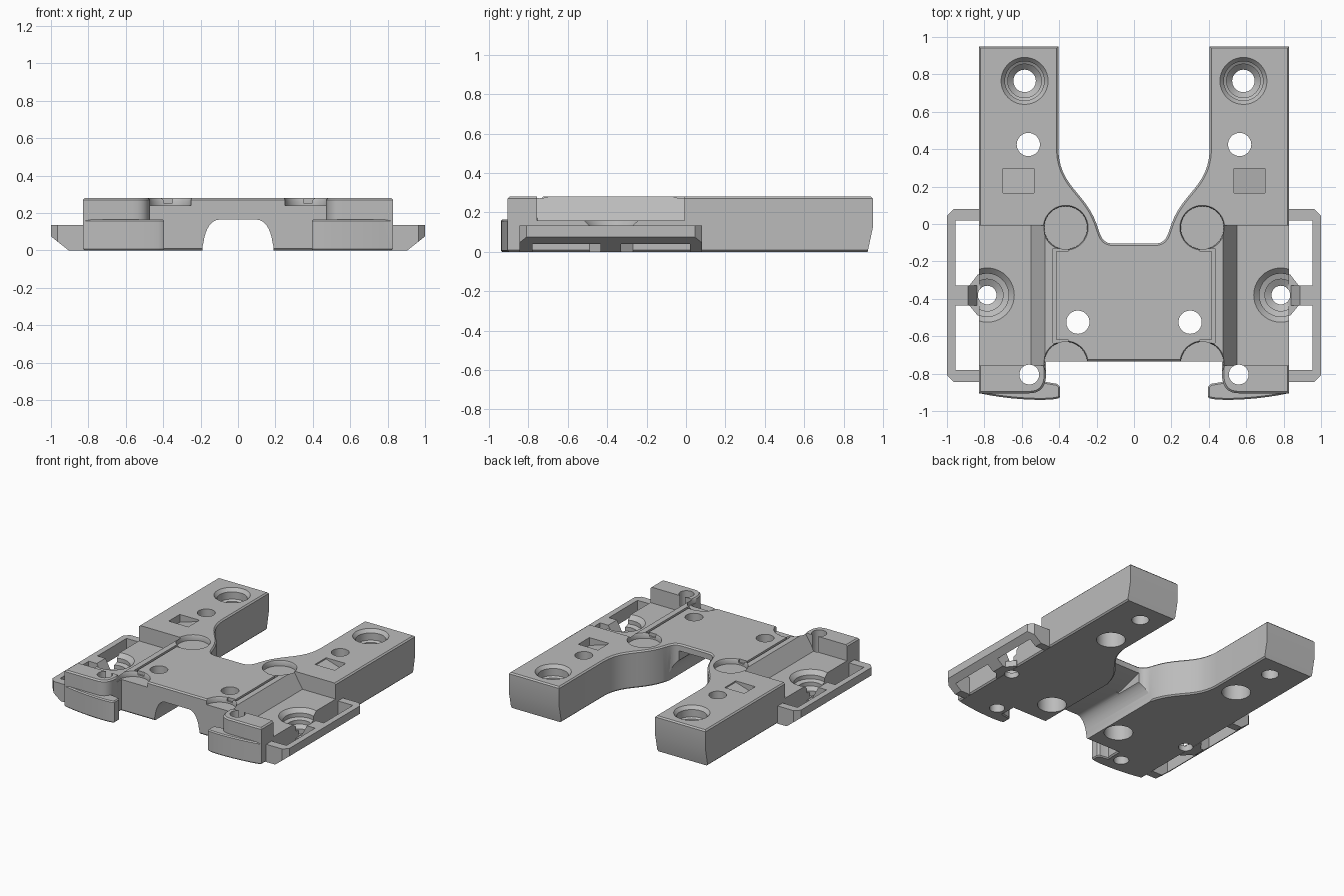
import bpy, bmesh
from math import radians, sin, cos, pi
from mathutils import Vector, Matrix

cube = bpy.data.objects.get("Cube")
if cube:
    bpy.data.objects.remove(cube)

grey = bpy.data.materials.new("plain grey")
grey.use_nodes = True
COLOUR = (0.5, 0.5, 0.5, 1)
grey.diffuse_color = COLOUR
grey.node_tree.nodes["Principled BSDF"].inputs["Base Color"].default_value = COLOUR


def finish(name, bm):
    bmesh.ops.recalc_face_normals(bm, faces=bm.faces)
    mesh = bpy.data.meshes.new(name)
    bm.to_mesh(mesh)
    bm.free()
    mesh.materials.append(grey)
    ob = bpy.data.objects.new(name, mesh)
    bpy.context.collection.objects.link(ob)
    return ob


def prism(name, pts, axis, lo, hi, bevel=0):
    """Extrude a profile: (x, y) along z, (x, z) along y, or (y, z) along x."""
    place = {"z": lambda p, d: (p[0], p[1], d),
             "y": lambda p, d: (p[0], d, p[1]),
             "x": lambda p, d: (d, p[0], p[1])}[axis]
    bm = bmesh.new()
    ends = [[bm.verts.new(place(p, d)) for p in pts] for d in (lo, hi)]
    caps = [bm.faces.new(e) for e in ends]
    n = len(pts)
    for i in range(n):
        j = (i + 1) % n
        bm.faces.new((ends[0][i], ends[0][j], ends[1][j], ends[1][i]))
    if bevel:
        bmesh.ops.recalc_face_normals(bm, faces=bm.faces)
        edges = list({e for c in caps for e in c.edges})
        bmesh.ops.bevel(bm, geom=edges, offset=bevel, segments=1, affect='EDGES')
    return finish(name, bm)


def box(x0, x1, y0, y1, z0, z1):
    return prism("box", [(x0, y0), (x1, y0), (x1, y1), (x0, y1)], "z", z0, z1)


def lathe(x, y, profile, sides=40):
    """Stack of rings (radius, z), capped at both ends."""
    bm = bmesh.new()
    rings = [[bm.verts.new((x + r * cos(2 * pi * i / sides),
                            y + r * sin(2 * pi * i / sides), z))
              for i in range(sides)] for r, z in profile]
    for a, b in zip(rings, rings[1:]):
        for i in range(sides):
            j = (i + 1) % sides
            bm.faces.new((a[i], a[j], b[j], b[i]))
    bm.faces.new(rings[0])
    bm.faces.new(rings[-1])
    return finish("lathe", bm)


def apply_all(ob):
    bpy.context.view_layer.objects.active = ob
    for m in list(ob.modifiers):
        bpy.ops.object.modifier_apply(modifier=m.name)


def combine(ob, tool, operation='DIFFERENCE'):
    m = ob.modifiers.new("bool", 'BOOLEAN')
    m.operation, m.object, m.solver = operation, tool, 'EXACT'
    apply_all(ob)
    bpy.data.objects.remove(tool)


def mirror(ob, bisect):
    m = ob.modifiers.new("mirror", 'MIRROR')
    m.use_bisect_axis[0] = bisect
    apply_all(ob)
    bpy.ops.object.select_all(action='DESELECT')
    ob.select_set(True)
    bpy.ops.object.shade_smooth_by_angle(angle=radians(28))


def bezier(a, b, c, d, n=12):
    a, b, c, d = map(Vector, (a, b, c, d))
    return [tuple(a * (1 - t) ** 3 + b * 3 * t * (1 - t) ** 2
                  + c * 3 * t * t * (1 - t) + d * t ** 3)
            for t in (i / n for i in range(n + 1))]


# Plate: half outline, slightly past the middle, mirrored at the end
TOP = 0.28
outline = [(-0.1, -0.735), (0.47, -0.735)]
outline += bezier((0.47, -0.8), (0.47, -0.87), (0.5, -0.905), (0.56, -0.905), 8)
outline += [(0.83, -0.905), (0.83, 0.95), (0.405, 0.95)]
outline += bezier((0.405, 0.4), (0.4, 0.2), (0.26, 0.17), (0.2, 0.0))
outline += bezier((0.19, -0.03), (0.175, -0.08), (0.16, -0.1), (0.12, -0.105), 5)
outline += [(-0.1, -0.105)]
plate = prism("base_plate", outline, "z", 0, TOP, 0.01)

# Bowed front lip
lip = [(0.83, -0.8), (0.55, -0.8), (0.47, -0.845), (0.41, -0.855), (0.395, -0.87)]
lip += bezier((0.395, -0.925), (0.4, -0.95), (0.65, -0.945), (0.825, -0.905), 10)
combine(plate, prism("lip", lip, "z", 0, 0.165, 0.008), 'UNION')

# Drafted rear end of the arm
combine(plate, prism("draft", [(0.95, 0.13), (0.92, -0.01), (1.1, -0.01), (1.1, 0.13)],
                     "x", 0.3, 0.9))

# Arched tunnel underneath, ceiling rising towards the rear
arch = [(-0.3, -0.1), (0.19, -0.1), (0.19, 0.02)]
arch += bezier((0.185, 0.04), (0.175, 0.12), (0.14, 0.165), (0.1, 0.165), 8)
arch += [(-0.3, 0.165)]
combine(plate, prism("tunnel", arch, "y", -1, 0.1))
combine(plate, prism("ramp", [(-0.32, 0.1), (-0.32, 0.165), (-0.08, 0.235), (-0.08, 0.1)],
                     "x", -0.3, 0.13))

# Side pocket with a sloping inner wall
combine(plate, prism("pocket", [(0.47, 0.29), (0.55, 0.16), (0.95, 0.16), (0.95, 0.29)],
                     "y", -0.757, -0.008))

# Round recesses and the groove that frames the middle panel
for y in (-0.02, -0.745):
    combine(plate, lathe(0.365, y, [(0.115, 0.24), (0.115, 0.27), (0.125, 0.29)]))
combine(plate, box(0.415, 0.433, -0.635, -0.13, 0.255, 0.3))
for y in (-0.635, -0.145):
    combine(plate, box(0.35, 0.433, y, y + 0.015, 0.255, 0.3))

# Slanted rectangular notch
combine(plate, prism("notch", [(0.535, 0.3), (0.535, 0.27), (0.7, 0.22), (0.7, 0.3)],
                     "y", 0.165, 0.298))

# Screw holes: stepped from above, counterbored from below, or plain
combine(plate, lathe(0.585, 0.765, [(0.06, -0.1), (0.06, 0.1), (0.09, 0.13),
                                    (0.09, 0.19), (0.105, 0.2), (0.105, 0.255), (0.13, 0.285)]))
combine(plate, lathe(0.785, -0.38, [(0.05, -0.1), (0.05, 0.04), (0.085, 0.06),
                                    (0.085, 0.09), (0.115, 0.1), (0.115, 0.13), (0.15, 0.165)]))
for x, y in ((0.565, 0.425), (0.3, -0.525)):
    combine(plate, lathe(x, y, [(0.062, 0.1), (0.062, 0.4)]))
    combine(plate, lathe(x, y, [(0.1, -0.1), (0.1, 0.15)]))
combine(plate, lathe(0.56, -0.805, [(0.053, -0.1), (0.053, 0.4)]))
mirror(plate, True)

# Side clip: sloped profile with two windows and chamfered corners
clip = prism("side_clip", [(0.822, 0), (0.905, 0), (1, 0.075), (1, 0.135), (0.822, 0.135)],
             "y", -0.845, 0.08)
for y0, y1 in ((-0.78, -0.435), (-0.33, 0.02)):
    combine(clip, box(0.8, 0.955, y0, y1, -0.1, 0.3))
for y in (-0.845, 0.08):
    corner = box(-0.025, 0.025, -0.025, 0.025, -0.1, 0.3)
    corner.data.transform(Matrix.Translation((1, y, 0)) @ Matrix.Rotation(pi / 4, 4, 'Z'))
    combine(clip, corner)

# Middle tab: ramp down to a small boss around the screw hole
combine(clip, prism("tab_ramp", [(0.8, 0.05), (0.84, 0.05), (0.89, 0.14), (0.89, 0.2), (0.8, 0.2)],
                    "y", -0.5, -0.25))
boss = [(0.822, -0.49), (0.835, -0.49), (0.885, -0.43), (0.885, -0.335),
        (0.835, -0.27), (0.822, -0.27)]
combine(clip, prism("boss", boss, "z", 0, 0.045), 'UNION')
combine(clip, lathe(0.785, -0.38, [(0.05, -0.1), (0.05, 0.3)]))
mirror(clip, False)
